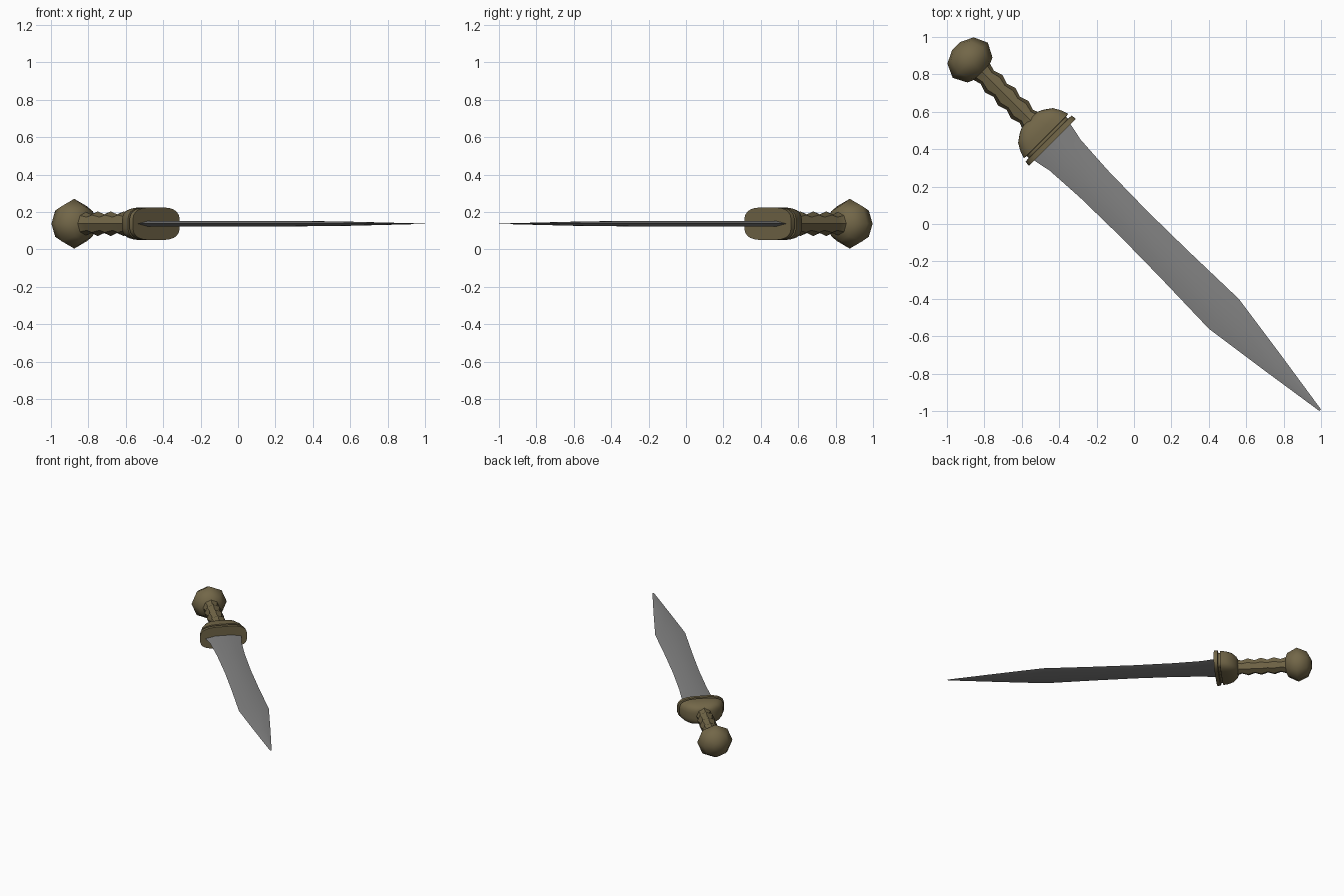
import bpy, bmesh, math
from mathutils import Vector, Matrix

if "Cube" in bpy.data.objects:
    bpy.data.objects.remove(bpy.data.objects["Cube"])

ZC = 0.137
# local frame: X = along the sword (pommel to tip), Y = across the blade, Z = up
PLACE = Matrix.Translation((0, 0, ZC)) @ Matrix.Rotation(-math.pi / 4, 4, 'Z')


def material(name, rgb):
    m = bpy.data.materials.new(name)
    m.diffuse_color = (*rgb, 1)
    m.use_nodes = True
    m.node_tree.nodes["Principled BSDF"].inputs["Base Color"].default_value = m.diffuse_color
    return m


bronze = material("dull bronze", (0.17, 0.135, 0.065))
steel = material("grey steel", (0.22, 0.22, 0.22))


def loft(name, rings, mat, angle):
    """Skin a list of equal-length point rings and cap both ends."""
    bm = bmesh.new()
    loops = [[bm.verts.new(p) for p in ring] for ring in rings]
    n = len(loops[0])
    for a, b in zip(loops, loops[1:]):
        for i in range(n):
            j = (i + 1) % n
            bm.faces.new((a[i], a[j], b[j], b[i]))
    bm.faces.new(loops[0])
    bm.faces.new(loops[-1])
    bmesh.ops.remove_doubles(bm, verts=bm.verts, dist=0.0005)
    bmesh.ops.recalc_face_normals(bm, faces=bm.faces)
    bm.transform(PLACE)
    me = bpy.data.meshes.new(name)
    bm.to_mesh(me)
    bm.free()
    me.materials.append(mat)
    ob = bpy.data.objects.new(name, me)
    bpy.context.collection.objects.link(ob)
    bpy.ops.object.select_all(action='DESELECT')
    ob.select_set(True)
    bpy.context.view_layer.objects.active = ob
    bpy.ops.object.shade_smooth_by_angle(angle=math.radians(angle))
    return ob


def circle(s, r, n=8):
    return [(s, r * math.cos(2 * math.pi * i / n), r * math.sin(2 * math.pi * i / n))
            for i in range(n)]


def rounded(s, w, h, n=24):
    """Rounded-box ring, half width w and half height h."""
    ring = []
    for i in range(n):
        a = 2 * math.pi * (i + 0.5) / n
        c, d = math.cos(a), math.sin(a)
        ring.append((s, w * math.copysign(abs(c) ** 0.62, c),
                     h * math.copysign(abs(d) ** 0.62, d)))
    return ring


# pommel: eight-sided flattened ball
pommel = [(-1.345, 0.03), (-1.312, 0.099), (-1.238, 0.133), (-1.164, 0.094), (-1.137, 0.03)]
loft("pommel", [circle(s, r) for s, r in pommel], bronze, 60)

# grip: ridged handle
grip = [(-1.165, 0.066)]
for k in range(3):
    ridge = -1.06 + 0.098 * k
    grip += [(ridge - 0.05, 0.05), (ridge, 0.066)]
grip += [(-0.815, 0.05), (-0.77, 0.066)]
loft("grip", [circle(s, r) for s, r in grip], bronze, 40)

# guard: domed block with a groove and an end plate
guard = [(-0.79, 0.055, 0.05), (-0.778, 0.085, 0.066), (-0.745, 0.132, 0.082),
         (-0.705, 0.155, 0.088), (-0.665, 0.168, 0.088), (-0.662, 0.15, 0.075),
         (-0.648, 0.15, 0.075), (-0.645, 0.176, 0.088), (-0.618, 0.178, 0.088)]
loft("guard", [rounded(*g) for g in guard], bronze, 40)

# blade: (position, half width, half thickness), flat middle with bevelled edges
blade = [(-0.63, 0.14, 0.015), (-0.52, 0.117, 0.015), (-0.3, 0.104, 0.015),
         (0.0, 0.099, 0.014), (0.3, 0.103, 0.014), (0.68, 0.113, 0.013),
         (1.05, 0.06, 0.007), (1.408, 0.006, 0.001)]
loft("blade", [[(s, w, 0), (s, w * 0.45, t), (s, -w * 0.45, t),
                (s, -w, 0), (s, -w * 0.45, -t), (s, w * 0.45, -t)]
               for s, w, t in blade], steel, 30)
